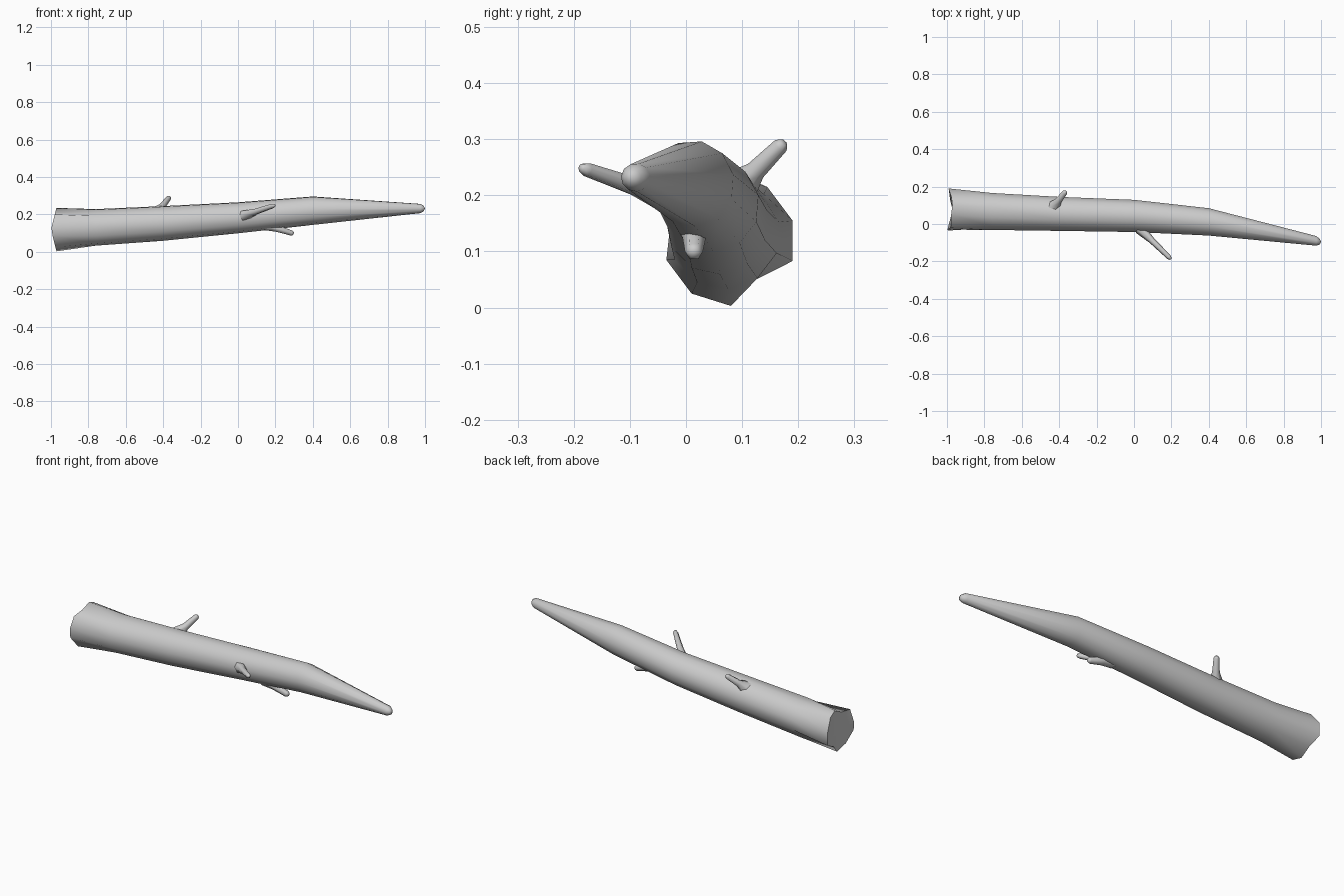
import bpy
import bmesh
from math import cos, sin, radians, tau
from mathutils import Vector

cube = bpy.data.objects.get("Cube")
if cube:
    bpy.data.objects.remove(cube)

bark = bpy.data.materials.new("grey_bark")
bark.use_nodes = True
bark.diffuse_color = (0.6, 0.6, 0.6, 1)
bark.node_tree.nodes["Principled BSDF"].inputs["Base Color"].default_value = (0.6, 0.6, 0.6, 1)


def loft(name, rings, start, end):
    """Skin a list of equal-sized rings and close both ends with a fan."""
    bm = bmesh.new()
    loops = [[bm.verts.new(p) for p in ring] for ring in rings]
    n = len(rings[0])
    for a, b in zip(loops, loops[1:]):
        for i in range(n):
            j = (i + 1) % n
            bm.faces.new((a[i], a[j], b[j], b[i]))
    for loop, tip in ((loops[0], start), (loops[-1], end)):
        centre = bm.verts.new(tip)
        for i in range(n):
            bm.faces.new((loop[i], loop[(i + 1) % n], centre))
    bmesh.ops.recalc_face_normals(bm, faces=bm.faces[:])
    mesh = bpy.data.meshes.new(name)
    bm.to_mesh(mesh)
    bm.free()
    mesh.materials.append(bark)
    obj = bpy.data.objects.new(name, mesh)
    bpy.context.collection.objects.link(obj)
    bpy.context.view_layer.objects.active = obj
    obj.select_set(True)
    bpy.ops.object.shade_smooth_by_angle(angle=radians(60))
    obj.select_set(False)


# Trunk: an uneven flared root end, then tapering round sections
root_outline = [(0.19, 0.155), (0.145, 0.215), (0.10, 0.235), (0.05, 0.21),
                (-0.02, 0.2), (-0.03, 0.13), (-0.035, 0.085), (0.01, 0.025),
                (0.08, 0.003), (0.125, 0.05), (0.19, 0.083)]
SIDES = len(root_outline)
root = [(-1 + 0.25 * abs(z - 0.12), y, z) for y, z in root_outline]

# Each section: x, centre y, centre z, radius across y, radius up z
sections = [(-0.76, 0.068, 0.132, 0.1, 0.099),
            (-0.4, 0.055, 0.153, 0.092, 0.094),
            (0.0, 0.044, 0.183, 0.087, 0.084),
            (0.4, 0.012, 0.221, 0.074, 0.077),
            (0.975, -0.09, 0.232, 0.026, 0.025),
            (0.993, -0.095, 0.232, 0.015, 0.015)]
trunk = [root]
for x, y, z, ry, rz in sections:
    angles = [radians(12) + tau * i / SIDES for i in range(SIDES)]
    trunk.append([(x, y + ry * cos(a), z + rz * sin(a)) for a in angles])
loft("trunk", trunk, (-0.97, 0.075, 0.12), (1.0, -0.095, 0.232))


# Broken branch stubs: wide collar, narrow shaft, blunt tip
def branch(name, base, tip, collar, shaft):
    base, tip = Vector(base), Vector(tip)
    axis = tip - base
    turn = axis.to_track_quat('Z', 'Y')
    rings = []
    for t, r in ((0, collar), (0.4, shaft * 1.3), (0.93, shaft), (0.99, shaft * 0.6)):
        rings.append([base + axis * t + turn @ Vector((r * cos(tau * i / 6), r * sin(tau * i / 6), 0))
                      for i in range(6)])
    loft(name, rings, base, tip)


branch("back_branch", (-0.43, 0.09, 0.21), (-0.365, 0.175, 0.295), 0.038, 0.014)
branch("front_branch", (0.03, -0.025, 0.193), (0.198, -0.188, 0.25), 0.03, 0.013)
branch("lower_branch", (0.15, 0.015, 0.143), (0.298, 0.014, 0.097), 0.032, 0.016)
